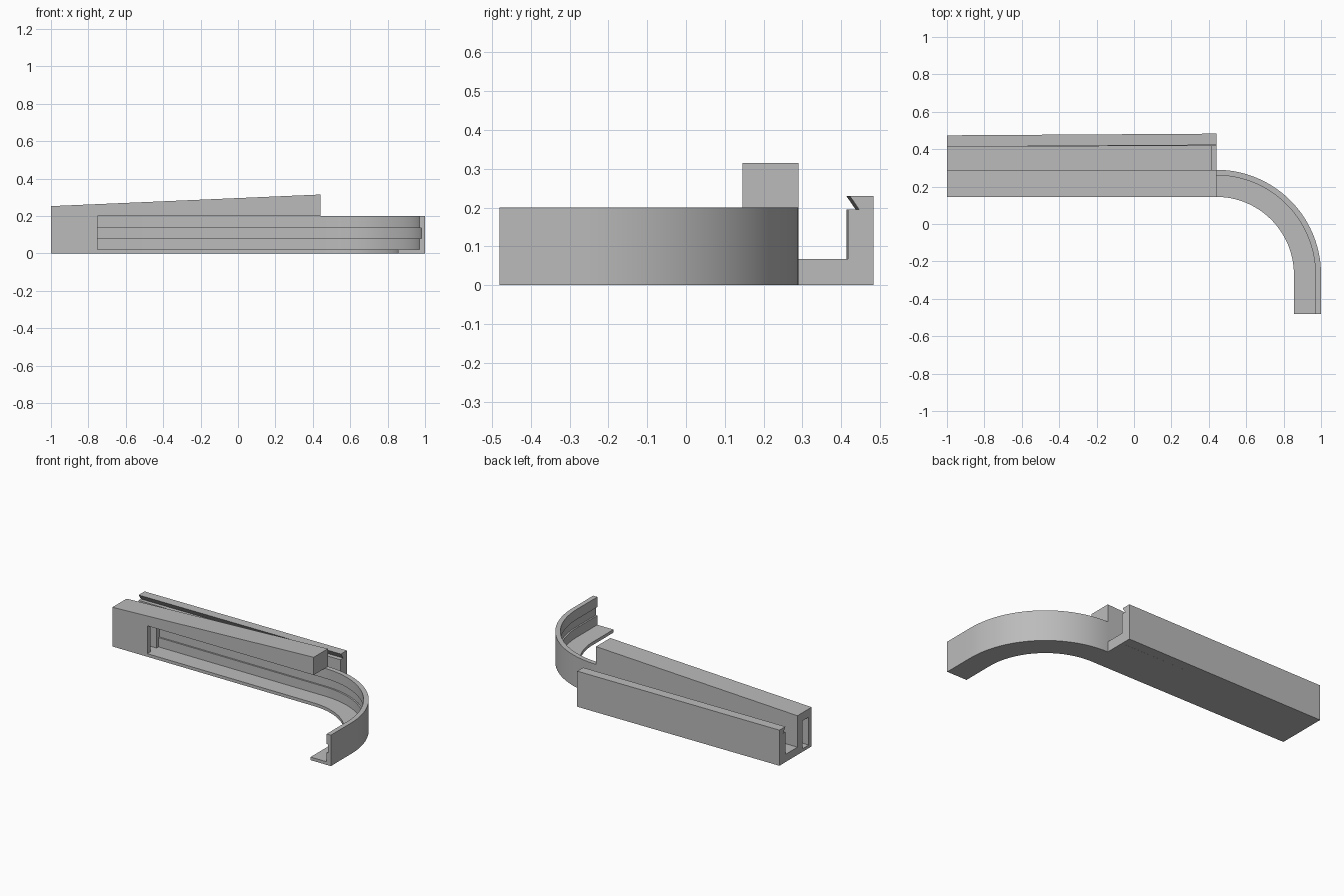
import bpy, bmesh, math

old = bpy.data.objects.get("Cube")
if old:
    bpy.data.objects.remove(old, do_unlink=True)

grey = bpy.data.materials.new("plain_grey")
grey.use_nodes = True
colour = (0.5, 0.5, 0.5, 1)
grey.diffuse_color = colour
grey.node_tree.nodes["Principled BSDF"].inputs["Base Color"].default_value = colour


def loft(name, rings):
    """Join matching closed cross-sections into a capped solid."""
    bm = bmesh.new()
    loops = [[bm.verts.new(p) for p in ring] for ring in rings]
    for a, b in zip(loops, loops[1:]):
        for i in range(len(a)):
            j = (i + 1) % len(a)
            bm.faces.new((a[i], a[j], b[j], b[i]))
    bm.faces.new(loops[0])
    bm.faces.new(loops[-1])
    bmesh.ops.recalc_face_normals(bm, faces=bm.faces)
    mesh = bpy.data.meshes.new(name)
    bm.to_mesh(mesh)
    bm.free()
    mesh.materials.append(grey)
    ob = bpy.data.objects.new(name, mesh)
    bpy.context.collection.objects.link(ob)
    return ob


def box(name, x0, x1, y0, y1, z0, z1):
    ring = lambda x: [(x, y0, z0), (x, y1, z0), (x, y1, z1), (x, y0, z1)]
    return loft(name, [ring(x0), ring(x1)])


LEFT, RIGHT, STOP = -1.0, 0.44, -0.75
FRONT, MID = 0.145, 0.29
RAIL_TOP, FLOOR = 0.2, 0.02

# Grooved rail: L section swept along the beam, round the bend, then forward
section = [(0, 0), (0.145, 0), (0.145, FLOOR), (0.03, FLOOR), (0.03, 0.08),
           (0.02, 0.08), (0.02, 0.135), (0.03, 0.135), (0.03, RAIL_TOP), (0, RAIL_TOP)]
radius, steps = 0.56, 40
cx, cy = RIGHT, MID - radius
path = [(STOP, MID, 0, 1)]
for i in range(steps + 1):
    a = math.pi / 2 * (1 - i / steps)
    c, s = math.cos(a), math.sin(a)
    path.append((cx + radius * c, cy + radius * s, c, s))
path.append((cx + radius, -0.48, 1, 0))
rail = loft("curved_rail", [[(x - d * nx, y - d * ny, z) for d, z in section]
                            for x, y, nx, ny in path])
bpy.ops.object.select_all(action="DESELECT")
rail.select_set(True)
bpy.context.view_layer.objects.active = rail
bpy.ops.object.shade_smooth_by_angle(angle=math.radians(30))

# Sloping roof over the straight rail
roof = [(LEFT, RAIL_TOP), (RIGHT, RAIL_TOP), (RIGHT, 0.315), (LEFT, 0.253)]
loft("beam_roof", [[(x, y, z) for x, z in roof] for y in (FRONT, MID)])

# End of the beam, with a tunnel leading into the rail
box("tunnel_floor", LEFT, STOP, FRONT, MID, 0, FLOOR)
box("tunnel_front_cheek", LEFT, STOP, FRONT, 0.175, FLOOR, RAIL_TOP)
box("tunnel_back_cheek", LEFT, STOP, 0.24, MID, FLOOR, RAIL_TOP)

# Open trough behind the beam, with a low lip at its right end
box("trough_floor", LEFT, RIGHT - 0.025, MID, 0.416, 0, 0.05)
box("trough_end_lip", RIGHT - 0.025, RIGHT, MID, 0.418, 0, 0.067)


# Outer wall with an undercut hook along its top, slightly skewed
def wall_ring(x, inner, skew):
    return [(x, inner, 0), (x, inner, 0.195), (x, 0.446 - skew, 0.195),
            (x, 0.422 - skew, 0.23), (x, 0.483 - skew, 0.23), (x, 0.483 - skew, 0)]


loft("hooked_outer_wall", [wall_ring(LEFT, 0.414, 0.009), wall_ring(RIGHT, 0.417, 0)])
